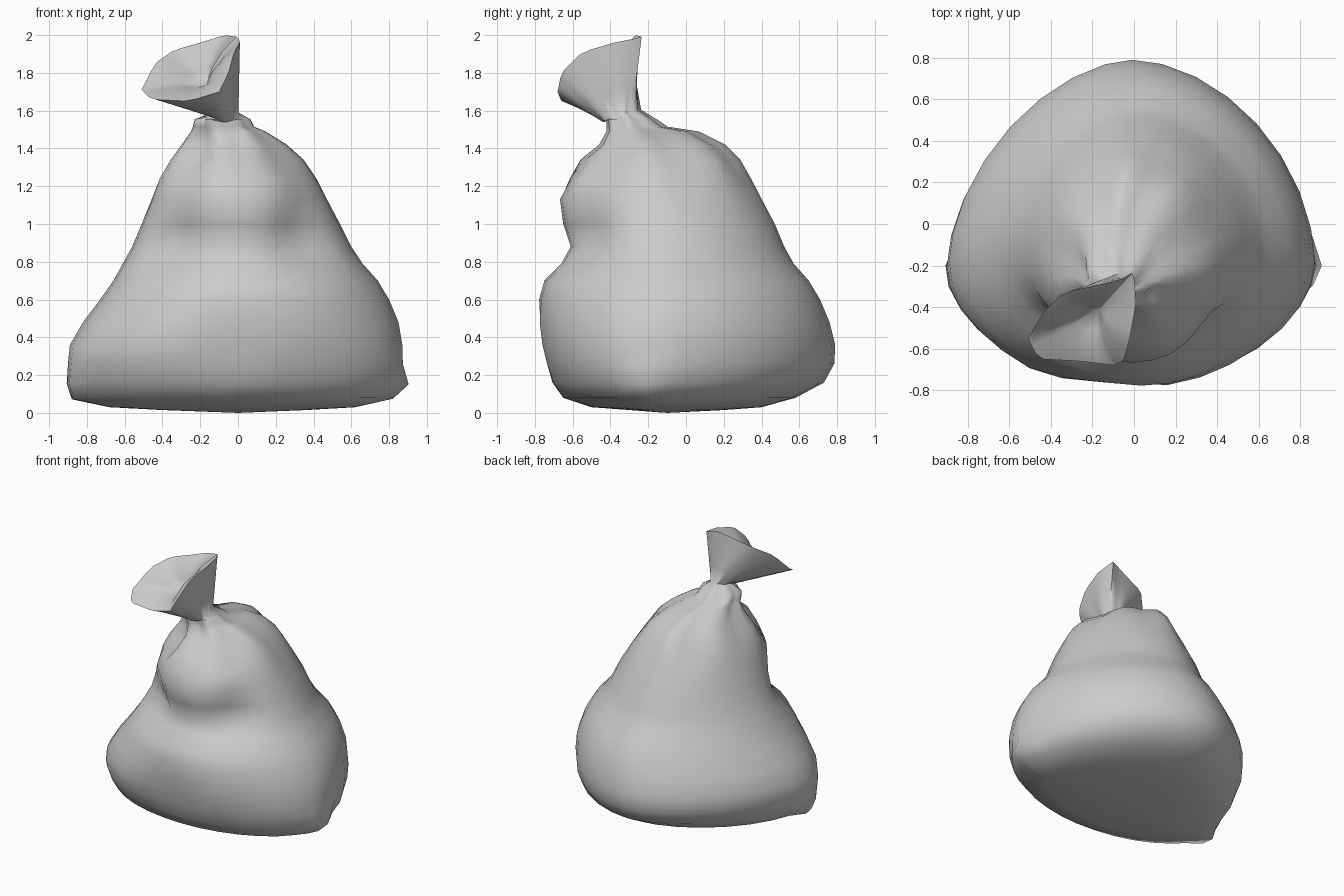
import bpy, bmesh, math
from mathutils import Vector

N = 32  # sides around the bag

# Body rings: z, x min, x max, y front, y back, y of widest point
RINGS = [
    (0.015, -0.40, 0.36, -0.30, 0.20, -0.15),
    (0.03, -0.68, 0.62, -0.50, 0.40, -0.18),
    (0.08, -0.83, 0.79, -0.65, 0.58, -0.20),
    (0.16, -0.87, 0.85, -0.71, 0.73, -0.20),
    (0.26, -0.90, 0.87, -0.75, 0.785, -0.20),
    (0.36, -0.89, 0.87, -0.78, 0.79, -0.18),
    (0.48, -0.82, 0.85, -0.79, 0.76, -0.15),
    (0.60, -0.73, 0.80, -0.78, 0.71, -0.13),
    (0.70, -0.66, 0.74, -0.75, 0.65, -0.12),
    (0.79, -0.61, 0.66, -0.66, 0.57, -0.12),
    (0.88, -0.56, 0.60, -0.61, 0.52, -0.12),
    (1.00, -0.51, 0.54, -0.65, 0.47, -0.12),
    (1.13, -0.46, 0.47, -0.67, 0.40, -0.14),
    (1.24, -0.42, 0.41, -0.62, 0.34, -0.16),
    (1.34, -0.36, 0.34, -0.56, 0.28, -0.18),
    (1.42, -0.30, 0.25, -0.46, 0.20, -0.20),
    (1.49, -0.25, 0.14, -0.42, 0.06, -0.24),
    (1.515, -0.24, 0.08, -0.42, -0.10, -0.28),
    (1.555, -0.23, 0.06, -0.42, -0.16, -0.30),
    (1.59, -0.14, 0.00, -0.44, -0.24, -0.33),
]

# Soft pushes on the cloth: centre, reach, offset
PUSHES = [
    ((0.85, -0.22, 0.13), 0.15, (0.06, 0.0, -0.01)),
    ((-0.84, -0.25, 0.10), 0.18, (-0.06, 0.0, -0.01)),
    ((-0.05, -0.76, 0.38), 0.28, (0, 0.03, 0)),
    ((-0.45, -0.62, 0.30), 0.25, (0.0, -0.02, 0)),
    ((0.33, -0.50, 0.95), 0.25, (-0.04, 0.06, 0)),
    ((-0.33, -0.50, 0.90), 0.25, (0.04, 0.05, 0)),
    ((-0.22, -0.45, 1.35), 0.14, (0.04, 0.05, 0)),
    ((0.18, -0.45, 1.32), 0.16, (-0.04, 0.05, 0)),
]

# Open mouth of the tied-off top, anticlockwise from the right
RIM = [Vector(p) for p in (
    (0.01, -0.38, 1.96), (0.0, -0.23, 1.99), (-0.07, -0.27, 2.0), (-0.20, -0.30, 1.96),
    (-0.34, -0.33, 1.92), (-0.44, -0.43, 1.85), (-0.51, -0.55, 1.71), (-0.46, -0.65, 1.66),
    (-0.26, -0.66, 1.65), (-0.10, -0.68, 1.70), (-0.05, -0.66, 1.80), (-0.02, -0.55, 1.91))]


def power(v, e):
    return math.copysign(abs(v) ** e, v)


def body_ring(z, x0, x1, y0, y1, cy):
    pts = []
    pleat = 0.07 * max(0, min(1, (z - 1.1) / 0.35))
    for i in range(N):
        a = 2 * math.pi * i / N
        k = 1 + pleat * (math.cos(7 * a + 0.7) - 0.3)
        right, back = math.cos(a) > 0, math.sin(a) > 0
        if back:  # the back corners are slimmer than the front ones
            e = 1.10 if right else 1.20 - 0.08 * min(1, z)
        else:
            e = 1.06 if right else 0.99
        x = (x0 + x1) / 2 + (x1 - x0) / 2 * power(math.cos(a), e) * k
        s = power(math.sin(a), e)
        y = cy + s * k * ((y1 - cy) if back else (cy - y0))
        tilt = 0.05 * math.sin(a) if z > 1.58 else 0
        p = Vector((x, y, z + tilt * (0.3 if back else 1)))
        move = Vector()
        for c, r, d in PUSHES:
            t = (p - Vector(c)).length / r
            if t < 1:
                move += Vector(d) * (1 - t * t) ** 2
        pts.append(p + move)
    return pts


def resample(loop):
    out = []
    for i in range(N):
        t = i / N * len(loop)
        j = int(t)
        out.append(loop[j].lerp(loop[(j + 1) % len(loop)], t - j))
    return out


rings = [body_ring(*r) for r in RINGS]

# Gathered neck flaring out to the mouth, then folding back inside
neck, rim = rings[-1], resample(RIM)
for t in (0.3, 0.65, 1.0):
    rings.append([a.lerp(b, t) for a, b in zip(neck, rim)])
pit = Vector((-0.17, -0.41, 1.74))
for t in (0.06, 0.35, 0.7):
    rings.append([p.lerp(pit, t) + Vector((-0.02, -0.02, 0.01)) * math.sin(math.pi * t)
                  for p in rim])

bm = bmesh.new()
loops = [[bm.verts.new(p) for p in ring] for ring in rings]
for lo, hi in zip(loops, loops[1:]):
    for i in range(N):
        j = (i + 1) % N
        bm.faces.new((lo[i], lo[j], hi[j], hi[i]))
base, tip = bm.verts.new((0, -0.1, 0.0)), bm.verts.new(pit)
for i in range(N):
    j = (i + 1) % N
    bm.faces.new((loops[0][j], loops[0][i], base))
    bm.faces.new((loops[-1][i], loops[-1][j], tip))
mesh = bpy.data.meshes.new("tied_sack")
bm.to_mesh(mesh)
bm.free()
sack = bpy.data.objects.new("tied_sack", mesh)
bpy.context.collection.objects.link(sack)
bpy.context.view_layer.objects.active = sack
sack.select_set(True)
bpy.ops.object.shade_smooth_by_angle(angle=math.radians(60))
